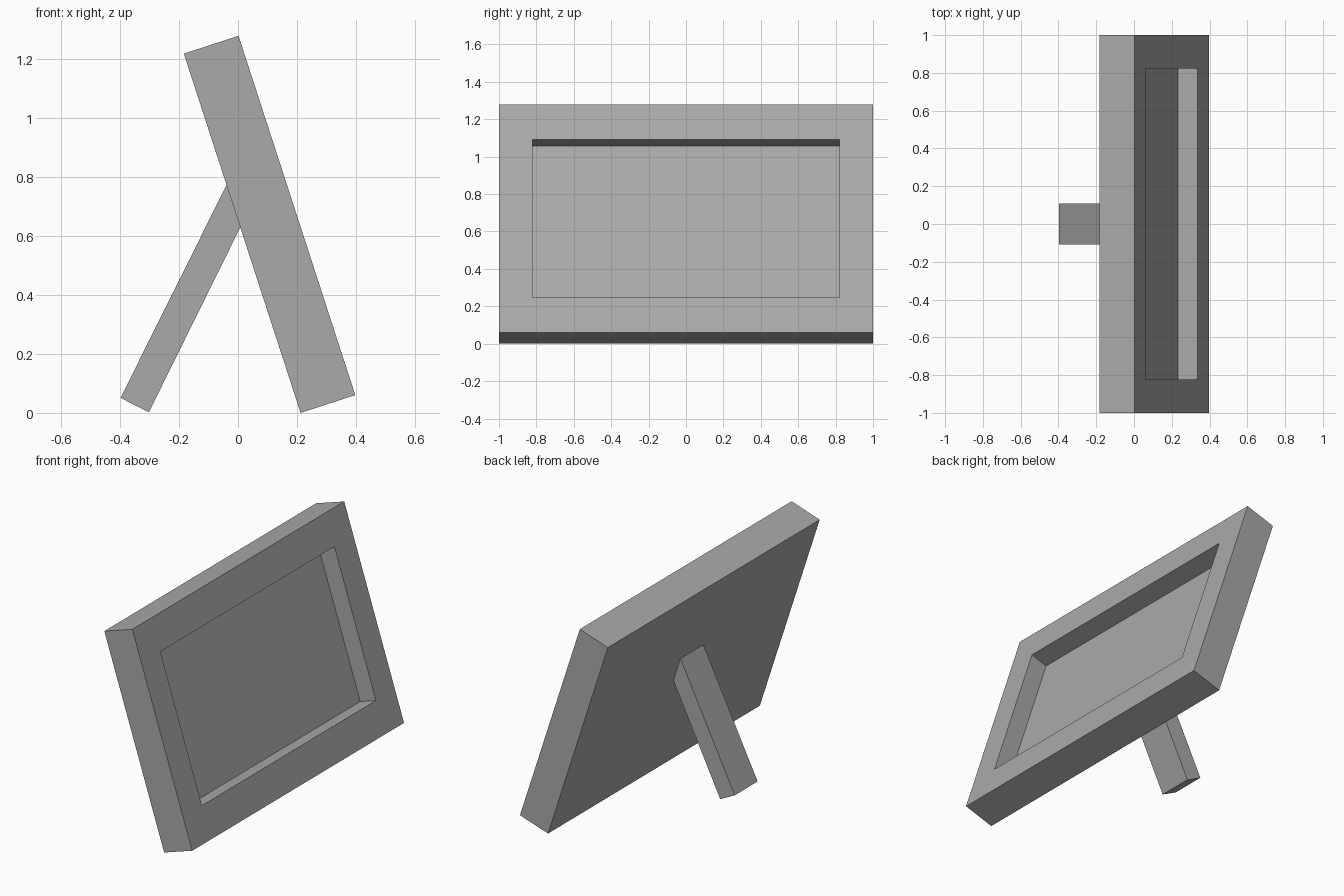
import bpy, bmesh, math
from mathutils import Matrix, Vector

cube = bpy.data.objects.get("Cube")
if cube:
    bpy.data.objects.remove(cube, do_unlink=True)

grey = bpy.data.materials.new("plain_grey")
grey.use_nodes = True
grey.diffuse_color = (0.4, 0.4, 0.4, 1)
grey.node_tree.nodes["Principled BSDF"].inputs["Base Color"].default_value = (0.4, 0.4, 0.4, 1)


def add_object(name, bm):
    bmesh.ops.recalc_face_normals(bm, faces=bm.faces)
    mesh = bpy.data.meshes.new(name)
    bm.to_mesh(mesh)
    bm.free()
    mesh.materials.append(grey)
    obj = bpy.data.objects.new(name, mesh)
    bpy.context.collection.objects.link(obj)
    return obj


# Leaning frame: a slab with a rectangular recess in its +x face
THICK, HEIGHT, RECESS = 0.195, 1.28, 0.11
OPEN_Y, OPEN_Z = 0.822, 0.445          # half sizes of the opening
TILT = math.radians(-18)
foot = Vector((0.212, 0, 0))           # lower rear edge

bm = bmesh.new()
bmesh.ops.create_cube(bm, size=1)
bmesh.ops.scale(bm, verts=bm.verts, vec=(THICK, 2, HEIGHT))
face = max(bm.faces, key=lambda f: f.calc_center_median().x)
bmesh.ops.inset_individual(bm, faces=[face], thickness=0.15)
for v in face.verts:
    v.co.y = math.copysign(OPEN_Y, v.co.y)
    v.co.z = math.copysign(OPEN_Z, v.co.z)
# Sink the inner panel to make the recess walls
walls = bmesh.ops.extrude_discrete_faces(bm, faces=[face])
bmesh.ops.translate(bm, verts=walls["faces"][0].verts, vec=(-RECESS, 0, 0))
# Put the lower rear edge at the origin, lean the slab, then place it
bmesh.ops.translate(bm, verts=bm.verts, vec=(THICK / 2, 0, HEIGHT / 2))
bm.transform(Matrix.Translation(foot) @ Matrix.Rotation(TILT, 4, "Y"))
add_object("picture_frame", bm)

# Rear prop leg: side profile extruded across y, its top just inside the slab
LEG_HALF = 0.108
profile = [(-0.398, 0.051), (-0.302, 0.002), (0.016, 0.645), (-0.03, 0.79)]
bm = bmesh.new()
side = bm.faces.new([bm.verts.new((x, -LEG_HALF, z)) for x, z in profile])
ext = bmesh.ops.extrude_face_region(bm, geom=[side], use_keep_orig=True)
moved = [g for g in ext["geom"] if isinstance(g, bmesh.types.BMVert)]
bmesh.ops.translate(bm, verts=moved, vec=(0, 2 * LEG_HALF, 0))
add_object("prop_leg", bm)
